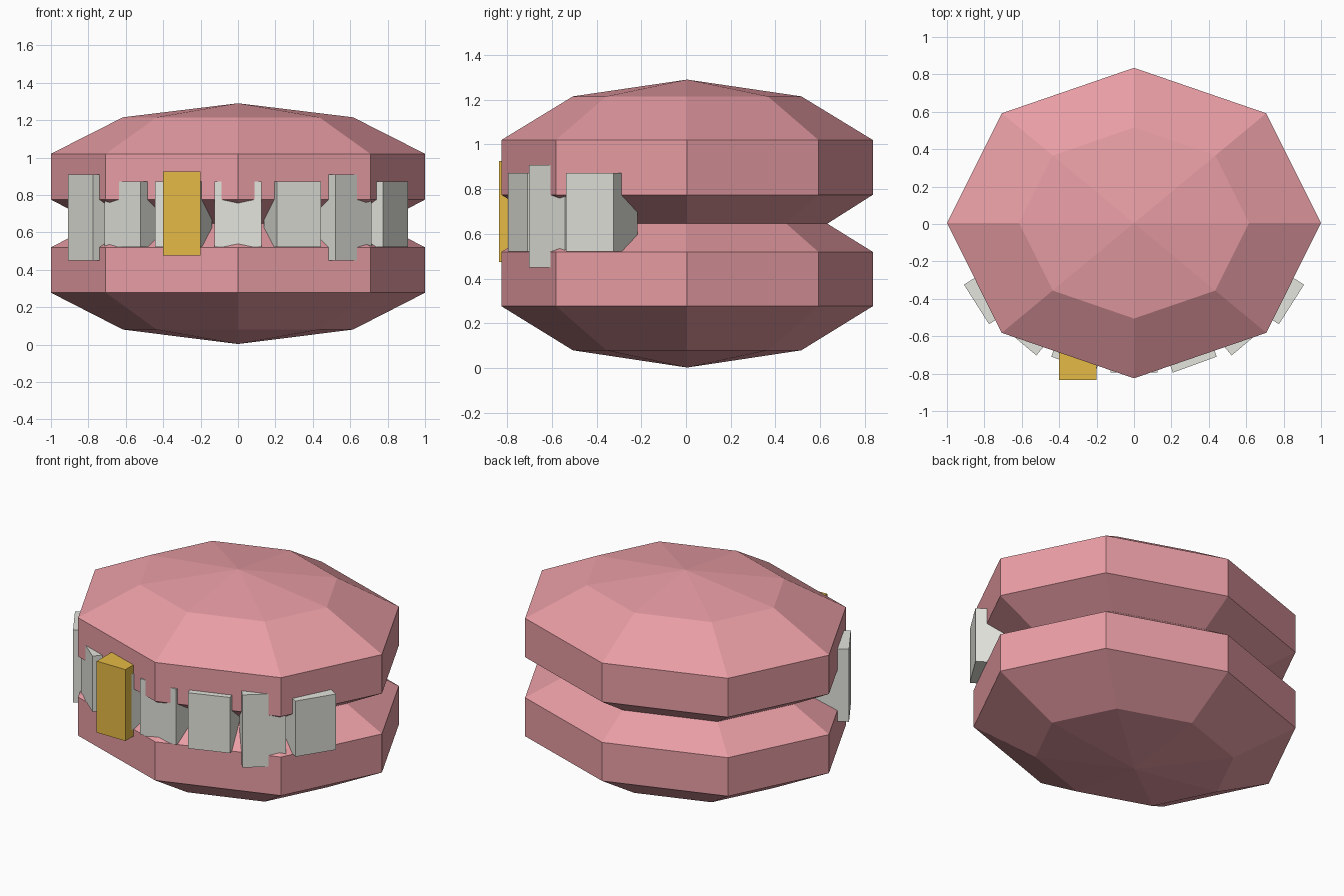
import bpy
import bmesh
from math import cos, sin, pi, radians
from mathutils import Matrix

cube = bpy.data.objects.get("Cube")
if cube:
    bpy.data.objects.remove(cube, do_unlink=True)


def make_material(name, rgb):
    mat = bpy.data.materials.new(name)
    mat.use_nodes = True
    mat.diffuse_color = (*rgb, 1)
    mat.node_tree.nodes["Principled BSDF"].inputs["Base Color"].default_value = (*rgb, 1)
    return mat


def add_object(name, bm, mat):
    bmesh.ops.recalc_face_normals(bm, faces=bm.faces)
    mesh = bpy.data.meshes.new(name)
    bm.to_mesh(mesh)
    bm.free()
    mesh.materials.append(mat)
    obj = bpy.data.objects.new(name, mesh)
    bpy.context.collection.objects.link(obj)
    return obj


pink = make_material("gum pink", (0.80, 0.335, 0.37))
ivory = make_material("tooth ivory", (0.78, 0.78, 0.73))
gold = make_material("tooth gold", (0.78, 0.49, 0.06))

SIDES = 8
SQUASH = 0.83      # depth of the gums relative to their width
CENTRE_Y = 0.005


def gum(name, profile):
    """Eight-sided oval dome; the profile runs from pole to pole."""
    bm = bmesh.new()
    rings = []
    for r, z in profile[1:-1]:
        rings.append([bm.verts.new((r * cos(2 * pi * i / SIDES),
                                    r * SQUASH * sin(2 * pi * i / SIDES) + CENTRE_Y, z))
                      for i in range(SIDES)])
    poles = [bm.verts.new((0, CENTRE_Y, profile[k][1])) for k in (0, -1)]
    for i in range(SIDES):
        j = (i + 1) % SIDES
        for a, b in zip(rings, rings[1:]):
            bm.faces.new((a[i], a[j], b[j], b[i]))
        for pole, ring in zip(poles, (rings[0], rings[-1])):
            bm.faces.new((pole, ring[i], ring[j]))
    return add_object(name, bm, pink)


# Upper and lower gums, meeting in a wedge-shaped groove
gum("lower_gum", [(0, 0.003), (0.615, 0.08), (1, 0.277), (1, 0.52), (0.755, 0.646), (0, 0.646)])
gum("upper_gum", [(0, 0.646), (0.755, 0.646), (1, 0.775), (1, 1.02), (0.615, 1.215), (0, 1.29)])


def tooth(name, x, y, yaw, z0, z1, width=0.25, depth=0.2, mat=ivory):
    """Block whose outer face is centred on (x, y) and turned by yaw degrees."""
    bm = bmesh.new()
    bmesh.ops.create_cube(bm, size=1)
    place = (Matrix.Translation((x, y, (z0 + z1) / 2))
             @ Matrix.Rotation(radians(yaw), 4, 'Z')
             @ Matrix.Translation((0, depth / 2, 0))
             @ Matrix.Diagonal((width, depth, z1 - z0, 1)))
    bmesh.ops.transform(bm, matrix=place, verts=bm.verts)
    return add_object(name, bm, mat)


SHORT = (0.522, 0.873)
TALL = (0.45, 0.908)

# Row of teeth around the front: outer face position, turn, left and right heights
tooth("front_tooth", 0, -0.795, 0, *SHORT)
row = [("inner", 0.325, -0.752, 20, SHORT, SHORT),
       ("middle", 0.618, -0.622, 40, TALL, SHORT),
       ("outer", 0.842, -0.43, 57.5, SHORT, TALL)]
for label, x, y, yaw, left_z, right_z in row:
    tooth("left_" + label + "_tooth", x, y, yaw, *left_z)
    tooth("right_" + label + "_tooth", -x, y, -yaw, *right_z)

# Gold tooth standing proud of the row
tooth("gold_tooth", -0.3, -0.835, 0, 0.475, 0.925, width=0.2, mat=gold)
